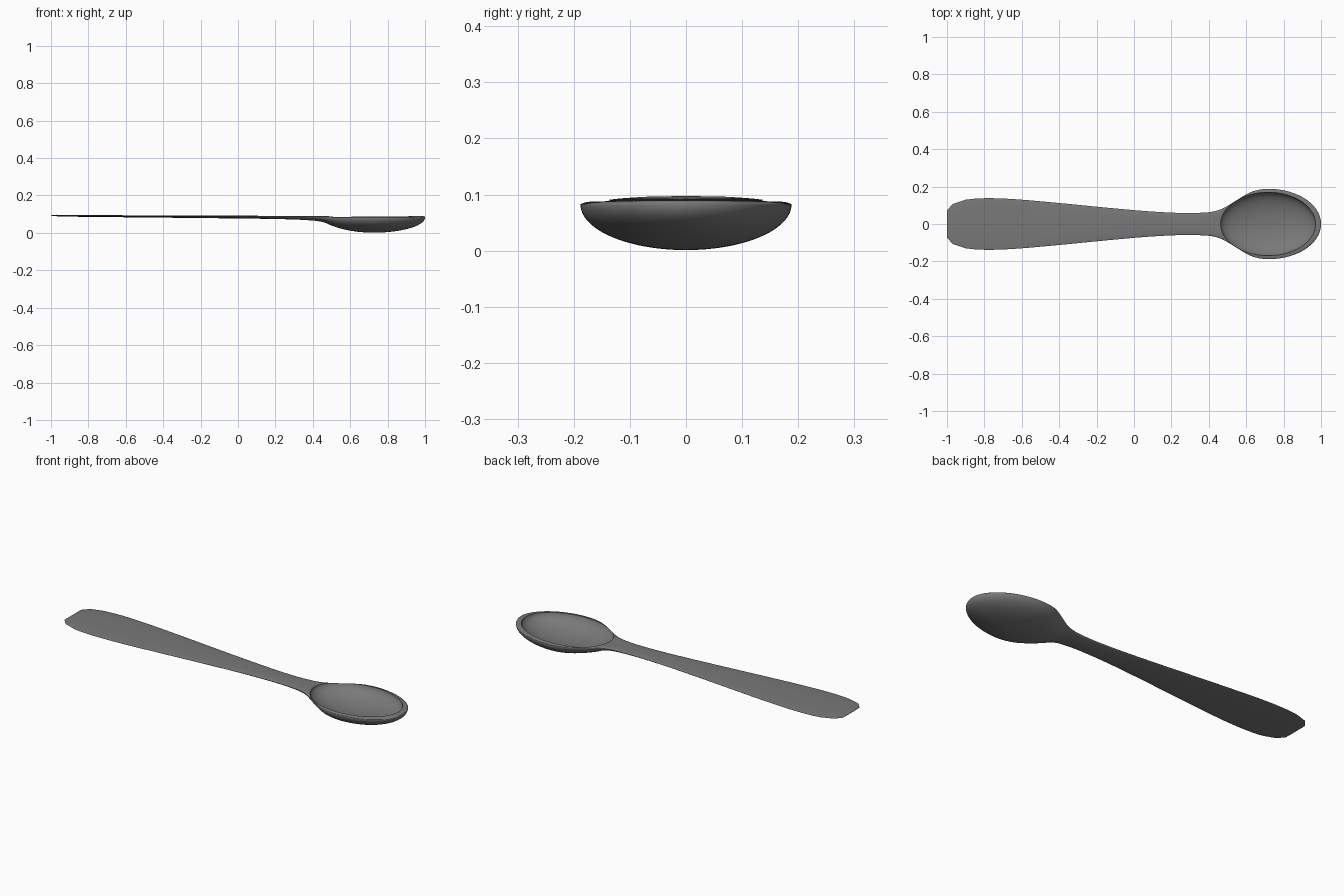
import bpy, bmesh, math

if "Cube" in bpy.data.objects:
    bpy.data.objects.remove(bpy.data.objects["Cube"])

# Handle and neck stations: x, half width, top z, edge z, bottom z
STATIONS = [
    (-1.00, 0.072, 0.0935, 0.0925, 0.0915),
    (-0.97, 0.107, 0.097, 0.0925, 0.089),
    (-0.90, 0.130, 0.096, 0.091, 0.087),
    (-0.76, 0.138, 0.095, 0.090, 0.085),
    (-0.55, 0.126, 0.094, 0.089, 0.083),
    (0.00, 0.074, 0.092, 0.087, 0.077),
    (0.25, 0.059, 0.091, 0.085, 0.073),
    (0.40, 0.063, 0.090, 0.084, 0.066),
    (0.46, 0.077, 0.090, 0.083, 0.056),
    (0.50, 0.097, 0.090, 0.082, 0.039),
    (0.55, 0.128, 0.090, 0.082, 0.023),
    (0.60, 0.158, 0.090, 0.082, 0.012),
    (0.65, 0.179, 0.090, 0.082, 0.005),
    (0.72, 0.188, 0.090, 0.082, 0.001),
]


def slope(i, k):
    a, b = STATIONS[max(i - 1, 0)], STATIONS[min(i + 1, len(STATIONS) - 1)]
    if i == len(STATIONS) - 1:
        return 0.0
    return (b[k] - a[k]) / (b[0] - a[0])


def smooth_between(i, t):
    a, b = STATIONS[i], STATIONS[i + 1]
    d = b[0] - a[0]
    row = [a[0] + d * t]
    for k in range(1, 5):
        row.append((2*t**3 - 3*t*t + 1) * a[k] + (t**3 - 2*t*t + t) * d * slope(i, k)
                   + (3*t*t - 2*t**3) * b[k] + (t**3 - t*t) * d * slope(i + 1, k))
    return row


rows = []
for i in range(len(STATIONS) - 1):
    steps = 1 if i < 2 else 4
    rows += [smooth_between(i, s / steps) for s in range(steps)]
# Front of the bowl is a quarter ellipsoid
for s in range(33):
    a = math.pi / 2 * s / 32
    c = max(math.cos(a), 0.0)
    rows.append([0.72 + 0.28 * math.sin(a), 0.188 * c,
                 0.082 + 0.008 * (1 - (1 - c) ** 5) ** 0.5, 0.082, 0.082 - 0.081 * c])

# Loft the solid body: softly domed top, round-bottomed sections
N = 96
bm = bmesh.new()
rings = []
for x, w, zt, ze, zb in rows:
    ring = []
    for j in range(N):
        a = 2 * math.pi * j / N
        y = math.cos(a)
        if j <= N // 2:
            dome = max(0, 1 - abs(y) ** (3 if x < 0.4 else 6))
            z = ze + (zt - ze) * dome ** (0.7 if x < 0.4 else 0.5)
        else:
            z = ze + (ze - zb) * math.sin(a)
        ring.append(bm.verts.new((x, w * y, z)))
    rings.append(ring)
for r, q in zip(rings, rings[1:]):
    for j in range(N):
        k = (j + 1) % N
        bm.faces.new((r[j], q[j], q[k], r[k]))
bm.faces.new(rings[0])
bmesh.ops.remove_doubles(bm, verts=bm.verts, dist=1e-5)
bmesh.ops.recalc_face_normals(bm, faces=bm.faces)
mesh = bpy.data.meshes.new("spoon")
bm.to_mesh(mesh)
bm.free()
spoon = bpy.data.objects.new("spoon", mesh)
bpy.context.collection.objects.link(spoon)

# Dark grey finish
dark = bpy.data.materials.new("dark_grey")
dark.diffuse_color = (0.19, 0.19, 0.19, 1)
dark.use_nodes = True
dark.node_tree.nodes["Principled BSDF"].inputs["Base Color"].default_value = dark.diffuse_color
mesh.materials.append(dark)

# Hollow of the bowl
bpy.ops.mesh.primitive_uv_sphere_add(segments=96, ring_count=48, location=(0.717, 0, 0.0913))
cutter = bpy.context.object
cutter.name = "bowl_hollow_cutter"
cutter.scale = (0.254, 0.170, 0.076)
cutter.hide_render = True
cutter.data.materials.append(dark)
bpy.context.view_layer.update()

mod = spoon.modifiers.new("hollow", 'BOOLEAN')
mod.operation = 'DIFFERENCE'
mod.solver = 'EXACT'
mod.object = cutter
bpy.ops.object.select_all(action='DESELECT')
spoon.select_set(True)
bpy.context.view_layer.objects.active = spoon
bpy.ops.object.modifier_apply(modifier=mod.name)
bpy.data.objects.remove(cutter)
bpy.ops.object.shade_smooth_by_angle(angle=math.radians(40))
